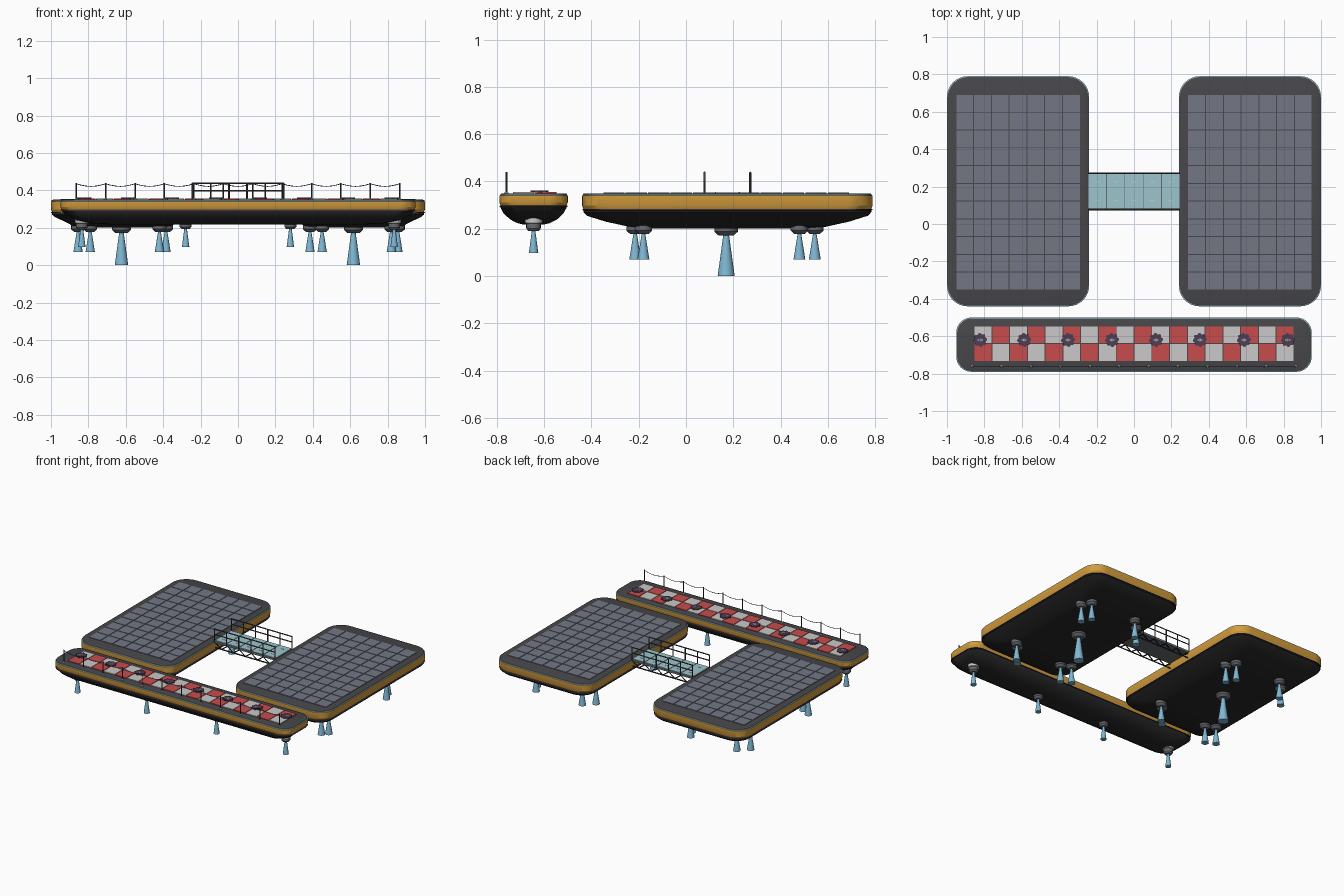
import bpy, bmesh, math
from mathutils import Vector

if "Cube" in bpy.data.objects:
    bpy.data.objects.remove(bpy.data.objects["Cube"])


def mat(name, hexa):
    m = bpy.data.materials.new(name)
    c = [int(hexa[i:i + 2], 16) / 255 for i in (0, 2, 4)]
    m.diffuse_color = [((v + .055) / 1.055) ** 2.4 if v > .04 else v / 12.92 for v in c] + [1]
    m.use_nodes = True
    m.node_tree.nodes["Principled BSDF"].inputs["Base Color"].default_value = m.diffuse_color
    return m


BLACK, YELLOW = mat("hull black", "29282a"), mat("band yellow", "d39c3c")
DECK, TILE = mat("deck charcoal", "47474a"), mat("tile slate", "737785")
RED, WHITE = mat("checker red", "c94c4c"), mat("checker white", "cbc9c8")
JET, GLASS = mat("jet blue", "80b8d4"), mat("walkway pale blue", "9cc5cd")
PLUM, STEEL = mat("trim plum", "4f3f56"), mat("housing grey", "686b70")


def finish(name, bm, mats, smooth=False):
    bmesh.ops.recalc_face_normals(bm, faces=bm.faces)
    me = bpy.data.meshes.new(name)
    bm.to_mesh(me)
    bm.free()
    for m in mats:
        me.materials.append(m)
    ob = bpy.data.objects.new(name, me)
    bpy.context.collection.objects.link(ob)
    if smooth:
        me.polygons.foreach_set("use_smooth", [True] * len(me.polygons))
        me.set_sharp_from_angle(angle=math.radians(30))
    return ob


def loft(name, rings, idx, mats):
    """Join rings of points; idx is the material slot of each band."""
    bm = bmesh.new()
    loops = [[bm.verts.new(p) for p in r] for r in rings]
    n = len(loops[0])
    for a, b, k in zip(loops, loops[1:], idx):
        for i in range(n):
            j = (i + 1) % n
            bm.faces.new((a[i], a[j], b[j], b[i])).material_index = k
    bm.faces.new(loops[0]).material_index = idx[0]
    bm.faces.new(loops[-1]).material_index = idx[-1]
    return finish(name, bm, mats, True)


def rounded(cx, cy, hx, hy, r, z, seg=8):
    pts = []
    for q, (sx, sy) in enumerate(((1, 1), (-1, 1), (-1, -1), (1, -1))):
        for s in range(seg + 1):
            a = math.pi / 2 * (q + s / seg)
            pts.append((cx + sx * (hx - r) + r * math.cos(a),
                        cy + sy * (hy - r) + r * math.sin(a), z))
    return pts


def circle(x, y, z, r, n):
    return [(x + r * math.cos(2 * math.pi * i / n), y + r * math.sin(2 * math.pi * i / n), z)
            for i in range(n)]


def turned(name, x, y, prof, idx, mats, n=16):
    return loft(name, [circle(x, y, z, r, n) for r, z in prof], idx, mats)


def add_box(bm, c, s, k=0):
    vs = bmesh.ops.create_cube(bm, size=1)["verts"]
    for v in vs:
        v.co = Vector(c) + Vector([a * b for a, b in zip(v.co, s)])
    for f in {f for v in vs for f in v.link_faces}:
        f.material_index = k


def rods(name, paths, r, m):
    cu = bpy.data.curves.new(name, "CURVE")
    cu.dimensions = "3D"
    cu.bevel_depth, cu.bevel_resolution, cu.use_fill_caps = r, 0, True
    for p in paths:
        sp = cu.splines.new("POLY")
        sp.points.add(len(p) - 1)
        for pt, co in zip(sp.points, p):
            pt.co = (*co, 1)
    cu.materials.append(m)
    ob = bpy.data.objects.new(name, cu)
    bpy.context.collection.objects.link(ob)


def tiles(name, x0, y0, nx, ny, z, mats, rule):
    bm = bmesh.new()
    p = .095
    for i in range(nx):
        for j in range(ny):
            add_box(bm, (x0 + p * (i + .5), y0 + p * (j + .5), z), (p - .005, p - .005, .008), rule(i, j))
    finish(name, bm, mats)


def pontoon(name, cx, cy, hx, hy, r, levels, zb):
    """Hull bottom levels (inset x, inset y, z), then trim, band, rim and deck."""
    rings = [rounded(cx, cy, hx - ix, hy - iy, max(r - .4 * min(ix, iy), .03), z) for ix, iy, z in levels]
    sides = ((.006, zb), (.001, zb + .001), (.001, zb + .005), (.006, zb + .006), (0, zb + .02),
             (0, .34), (.004, .342), (.004, .347), (.012, .35))
    rings += [rounded(cx, cy, hx - i, hy - i, r, z) for i, z in sides]
    idx = [0] * (len(levels) + 1) + [1, 1, 2, 2, 3, 3, 4]
    return loft(name, rings, idx, [BLACK, PLUM, YELLOW, GLASS, DECK])


def jet(x, y, zb, zt, r_in, r_out, name):
    turned(name + "_jet", x, y, ((r_out, zb), (r_in, zt)), [0], [JET], 12)


# Two large side platforms with tiled decks
SMALL = ((.235, .31), (.2, .375), (-.235, .31), (-.17, .375),
         (.235, -.35), (.2, -.385), (-.17, -.385), (-.235, -.35))
for side, cx in (("left", -.62), ("right", .62)):
    cy = .175
    pontoon(side + "_platform", cx, cy, .38, .615, .11,
            ((.16, .29, .2), (.12, .2, .208), (.08, .1, .23), (.025, .02, .255), (.006, .006, .27)), .278)
    tiles(side + "_deck_tiles", cx - .3325, cy - .5225 - .005, 7, 11, .35, [TILE], lambda i, j: 0)
    # Main thruster under the middle
    turned(side + "_main_housing", cx - .003, .17, ((.033, .172), (.05, .188), (.05, .205)), [0, 0], [STEEL])
    jet(cx - .003, .17, 0, .175, .012, .036, side + "_main")
    # Paired corner thrusters
    for k, (dx, dy) in enumerate(SMALL):
        x, y, nm = cx + dx, .17 + dy, f"{side}_corner_{k}"
        turned(nm + "_housing", x, y, ((.022, .178), (.037, .192), (.037, .23)), [0, 0], [STEEL])
        jet(x, y, .07, .182, .007, .025, nm)

# Long front pontoon with checkered deck
pontoon("front_pontoon", 0, -.645, .95, .145, .08,
        ((.26, .1, .218), (.17, .075, .224), (.09, .045, .24), (.035, .018, .265), (.008, .006, .288)), .292)
tiles("checker_tiles", -.855, -.735, 18, 2, .351, [WHITE, RED], lambda i, j: (i + j + 1) % 2)

# Pontoon thrusters: pale tall housings at the ends, short grey ones inside
for k, x in enumerate((-.835, -.28, .28, .835)):
    nm = f"pontoon_thruster_{k}"
    if abs(x) > .5:
        turned(nm + "_housing", x, -.645,
               ((.022, .19), (.03, .2), (.03, .222), (.037, .225), (.037, .262)),
               [0, 0, 1, 1], [STEEL, WHITE])
    else:
        turned(nm + "_housing", x, -.645, ((.02, .192), (.032, .205), (.032, .23)), [0, 0], [STEEL])
    jet(x, -.645, .097, .195, .007, .02, nm)

# Toothed deck discs with a pale mark
for k in range(8):
    x, n = -.8225 + .235 * k, 32
    rings = []
    for z in (.353, .361):
        rings.append([(x + (.038 if i % 4 < 2 else .032) * math.cos(2 * math.pi * i / n),
                       -.62 + (.038 if i % 4 < 2 else .032) * math.sin(2 * math.pi * i / n), z)
                      for i in range(n)])
    loft(f"deck_disc_{k}", rings, [0], [PLUM])
    bm = bmesh.new()
    for s in (-1, 1):
        add_box(bm, (x + s * .009, -.62, .361), (.01, .005, .003))
    add_box(bm, (x, -.62, .361), (.004, .014, .003))
    finish(f"disc_mark_{k}", bm, [WHITE])

# Rope fence along the front edge
step = 1.73 / 11
posts = [-.865 + step * i for i in range(12)]
rods("fence_posts", [[(x, -.76, .345), (x, -.76, .44)] for x in posts], .004, DECK)
rods("fence_rope", [[(-.865 + step * i / 6, -.76, .435 - .014 * math.sin(math.pi * (i % 6) / 6))
                     for i in range(67)]], .002, PLUM)
for k, x in enumerate(posts):
    turned(f"fence_foot_{k}", x, -.76, ((.01, .349), (.007, .355)), [0], [WHITE], 8)

# Walkway between the platforms
bm = bmesh.new()
add_box(bm, (0, .175, .343), (.488, .19, .014), 1)
for i in range(5):
    add_box(bm, (-.196 + .098 * i, .175, .351), (.094, .184, .006), 0)
    for y in (.125, .225):
        add_box(bm, (-.196 + .098 * i, y, .3545), (.025, .005, .002), 2)
finish("walkway_deck", bm, [GLASS, STEEL, WHITE])

# Handrails and the zigzag bracing beneath
rail = []
for y in (.078, .272):
    rail += [[(-.243 + .0972 * i, y, .335), (-.243 + .0972 * i, y, .438)] for i in range(6)]
    rail += [[(-.245, y, z), (.245, y, z)] for z in (.438, .398)]
rods("walkway_handrails", rail, .0045, DECK)
brace = []
for y in (.085, .265):
    brace.append([(-.24 + .048 * i, y, .335 if i % 2 == 0 else .3) for i in range(11)])
    brace.append([(-.24, y, .3), (.24, y, .3)])
rods("walkway_bracing", brace, .005, BLACK)
